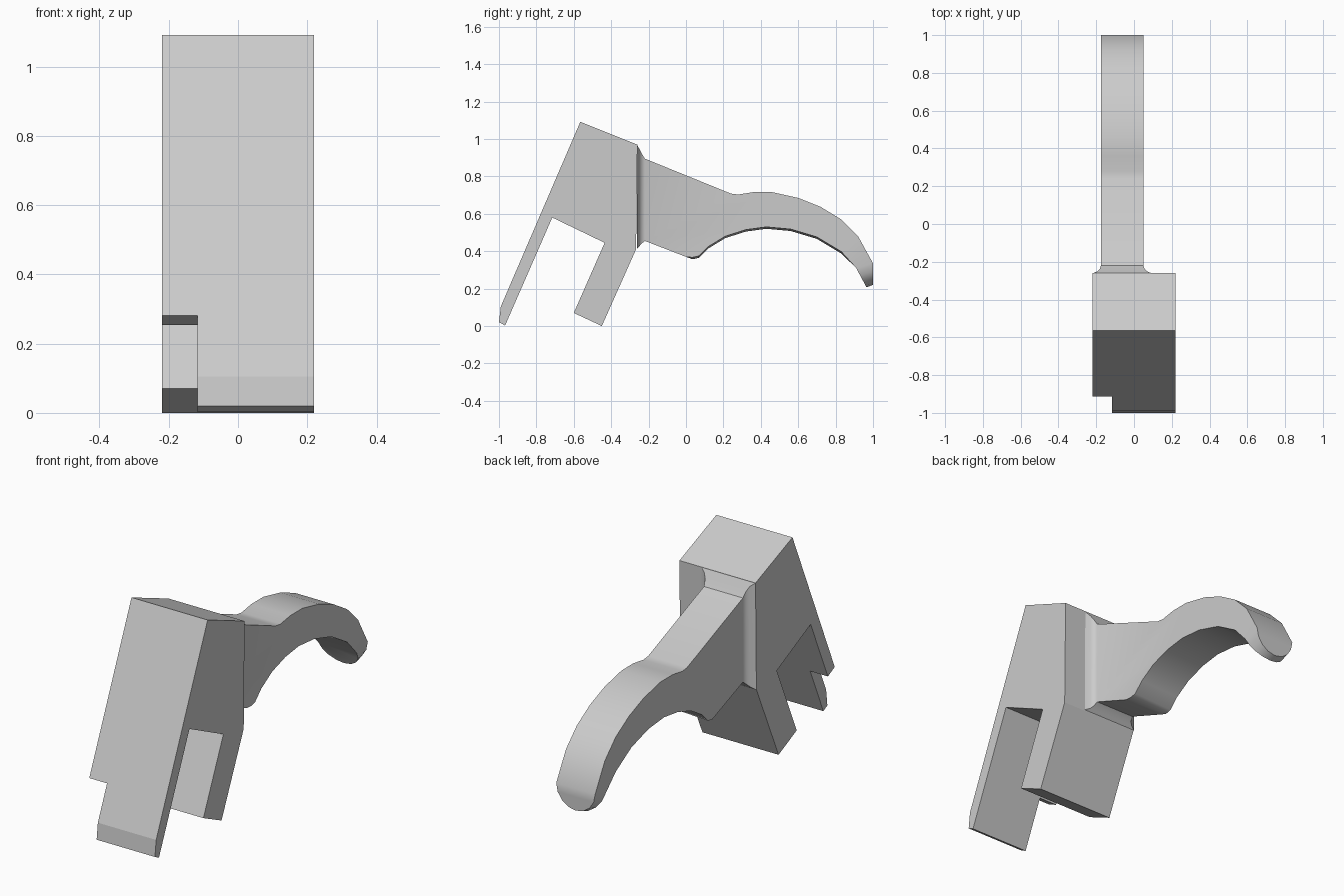
import bpy, bmesh, math

if "Cube" in bpy.data.objects:
    bpy.data.objects.remove(bpy.data.objects["Cube"])

X0, X1 = -0.175, 0.05            # arm width range
XC, R = (X0 + X1) / 2, (X1 - X0) / 2


def finish(name, bm):
    bmesh.ops.remove_doubles(bm, verts=bm.verts, dist=1e-5)
    bmesh.ops.recalc_face_normals(bm, faces=bm.faces)
    mesh = bpy.data.meshes.new(name)
    bm.to_mesh(mesh)
    bm.free()
    obj = bpy.data.objects.new(name, mesh)
    bpy.context.collection.objects.link(obj)
    return obj


def activate(obj):
    bpy.ops.object.select_all(action='DESELECT')
    obj.select_set(True)
    bpy.context.view_layer.objects.active = obj


def extrude_profile(name, points, xa, xb):
    bm = bmesh.new()
    face = bm.faces.new([bm.verts.new((xa, y, z)) for y, z in points])
    geom = bmesh.ops.extrude_face_region(bm, geom=[face])['geom']
    verts = [g for g in geom if isinstance(g, bmesh.types.BMVert)]
    bmesh.ops.translate(bm, verts=verts, vec=(xb - xa, 0, 0))
    return finish(name, bm)


# Clip body with its two legs
body = extrude_profile("clip_body", [
    (-0.565, 1.092), (-0.26, 0.97), (-0.267, 0.41), (-0.45, 0.0), (-0.60, 0.07),
    (-0.435, 0.445), (-0.715, 0.58), (-0.967, 0.003), (-1.0, 0.02), (-0.99, 0.105)],
    -0.22, 0.22)

# Notch in the corner of the front leg
cutter = extrude_profile("notch_cutter", [
    (-1.1, 0.374), (-0.80, 0.225), (-0.80, -0.1), (-1.1, -0.1)], -0.3, -0.117)
cutter.hide_render = True
mod = body.modifiers.new("notch", 'BOOLEAN')
mod.operation = 'DIFFERENCE'
mod.solver = 'EXACT'
mod.object = cutter
activate(body)
bpy.ops.object.modifier_apply(modifier=mod.name)
bpy.data.objects.remove(cutter)

# Hooked arm: upper edge root to tip, lower edge tip to root
upper = [(-0.22, 0.895), (0.24, 0.708), (0.28, 0.703), (0.36, 0.716), (0.46, 0.716),
         (0.60, 0.685), (0.72, 0.637), (0.83, 0.570), (0.92, 0.480), (1.0, 0.335)]
lower = [(0.91, 0.31), (0.83, 0.388), (0.70, 0.466), (0.56, 0.508), (0.43, 0.52),
         (0.32, 0.505), (0.21, 0.47), (0.12, 0.415), (0.07, 0.365), (0.035, 0.357),
         (0.0, 0.37), (-0.22, 0.455)]
bm = bmesh.new()
outline = upper + lower
tip_edge, root_edge = len(upper) - 1, len(outline) - 1


def lift(p):                     # underside tilts slightly upward towards +x
    return 0.01 if p in lower and 0.0 < p[0] < 0.9 else 0.0


left = [bm.verts.new((X0, y, z)) for y, z in outline]
right = [bm.verts.new((X1, p[0], p[1] + lift(p))) for p in outline]
bm.faces.new(left)
bm.faces.new(right)
for i in range(len(outline) - 1):
    if i != tip_edge:
        bm.faces.new((left[i], left[i + 1], right[i + 1], right[i]))

# Rounded finger tip
outer, inner = [], []
STEPS = 8
for k in range(STEPS + 1):
    a = math.pi * k / STEPS
    s, x = math.sin(a), XC + R * math.cos(a)
    outer.append(bm.verts.new((x, 1.0, 0.335 - 0.115 * s)))
    inner.append(bm.verts.new((x, 0.91 + 0.055 * s, 0.31 - 0.103 * s)))
bm.faces.new(outer)
bm.faces.new(inner)
for k in range(STEPS):
    bm.faces.new((outer[k], outer[k + 1], inner[k + 1], inner[k]))

# Flared fillet where the arm meets the body
rings = []
for y, d, top, bot in [(-0.22, 0.0, 0.895, 0.455), (-0.238, 0.006, 0.925, 0.44),
                       (-0.25, 0.018, 0.948, 0.426), (-0.262, 0.045, 0.97, 0.412)]:
    rings.append([bm.verts.new(c) for c in (
        (X1 + d, y, top), (X1 + d, y, bot), (X0 - d, y, bot), (X0 - d, y, top))])
for a, b in zip(rings, rings[1:]):
    for i in range(4):
        j = (i + 1) % 4
        bm.faces.new((a[i], a[j], b[j], b[i]))

arm = finish("hook_arm", bm)
activate(arm)
bpy.ops.object.shade_smooth_by_angle(angle=math.radians(35))
